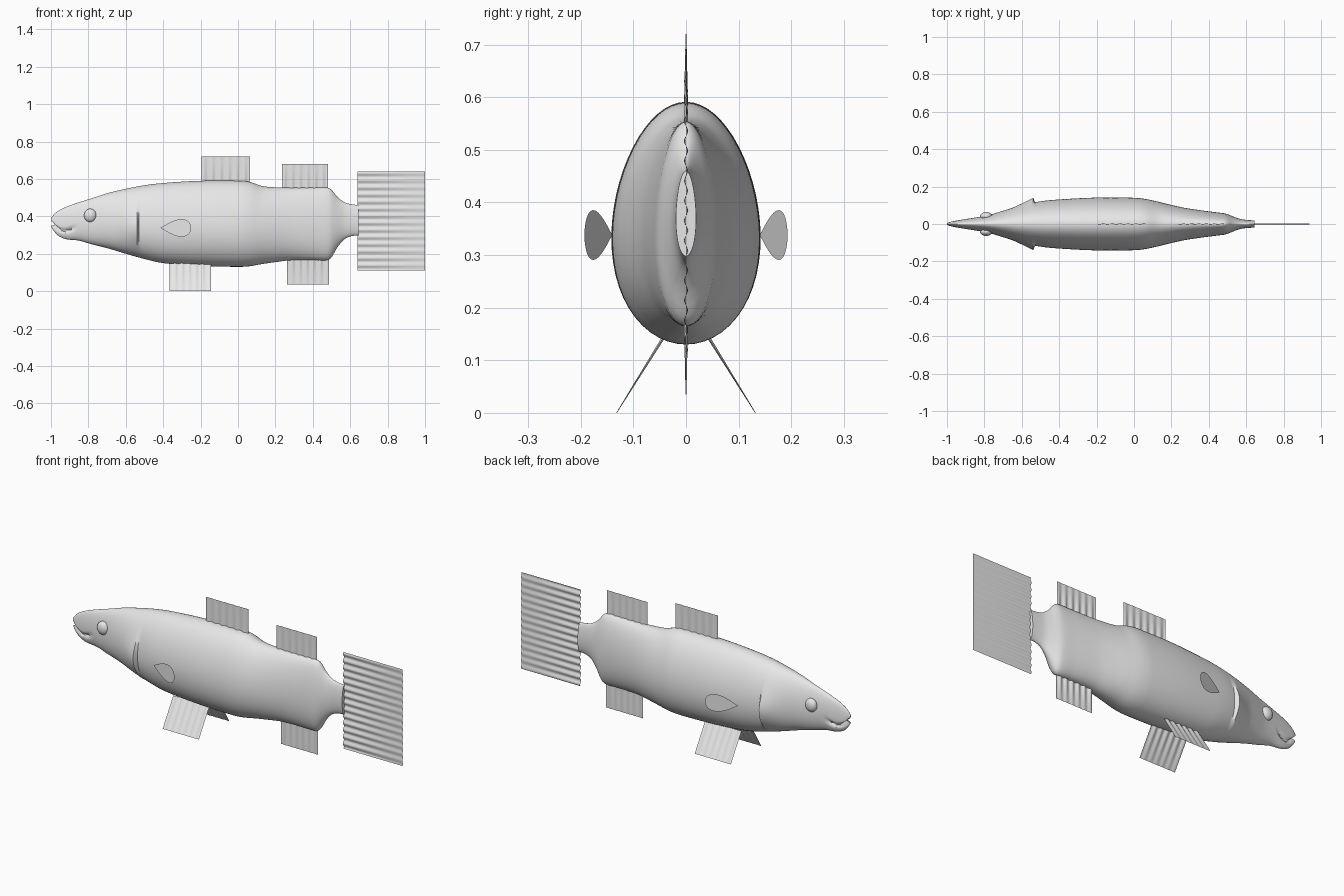
import bpy, bmesh, math
from mathutils import Vector

if "Cube" in bpy.data.objects:
    bpy.data.objects.remove(bpy.data.objects["Cube"])

grey = bpy.data.materials.new("plain grey")
grey.use_nodes = True
grey.diffuse_color = (0.8, 0.8, 0.8, 1)
grey.node_tree.nodes["Principled BSDF"].inputs["Base Color"].default_value = (0.8, 0.8, 0.8, 1)


def finish(name, bm, angle=40):
    """Turn a bmesh into a smooth shaded grey object."""
    mesh = bpy.data.meshes.new(name)
    bm.to_mesh(mesh)
    bm.free()
    mesh.materials.append(grey)
    obj = bpy.data.objects.new(name, mesh)
    bpy.context.collection.objects.link(obj)
    bpy.ops.object.select_all(action='DESELECT')
    obj.select_set(True)
    bpy.context.view_layer.objects.active = obj
    bpy.ops.object.shade_smooth_by_angle(angle=math.radians(angle))
    return obj


# Body stations from snout to tail root: x, belly height, back height, half width
stations = [
    (-1, .345, .39, .006), (-.98, .315, .415, .012), (-.96, .295, .43, .016),
    (-.92, .278, .45, .023), (-.85, .27, .475, .034), (-.78, .25, .497, .047),
    (-.7, .23, .523, .07), (-.6, .2, .547, .1), (-.5, .172, .566, .12),
    (-.4, .15, .578, .13), (-.2, .135, .59, .14), (0, .13, .59, .139),
    (.06, .133, .585, .133), (.13, .145, .562, .118), (.2, .155, .555, .101),
    (.28, .165, .553, .084), (.4, .166, .553, .067), (.48, .166, .553, .057),
    (.5, .18, .542, .052), (.53, .232, .505, .04), (.57, .278, .475, .026),
    (.61, .295, .464, .021), (.645, .298, .46, .019),
]


def slope(i, k):
    a, b = stations[max(i - 1, 0)], stations[min(i + 1, len(stations) - 1)]
    return (b[k] - a[k]) / (b[0] - a[0])


def section(x):
    """Smoothly interpolate belly, back and half width at x."""
    i = max(j for j in range(len(stations) - 1) if stations[j][0] <= x + 1e-9)
    a, b = stations[i], stations[i + 1]
    d = b[0] - a[0]
    t = (x - a[0]) / d
    s = t * t * (3 - 2 * t)
    return [a[k] + (b[k] - a[k]) * s
            + d * (t * (1 - t) ** 2 * slope(i, k) - t * t * (1 - t) * slope(i + 1, k))
            for k in (1, 2, 3)]


def body_point(x, angle):
    low, high, width = section(x)
    z = (low + high) / 2 + (high - low) / 2 * math.sin(angle)
    y = width * math.cos(angle) * (1 - .13 * math.sin(angle))
    # gill cover flares outward and ends in a step
    if -.66 < x < -.535:
        flare = ((x + .66) / .125) ** 1.5 * math.exp(-((z - .33) / .1) ** 2)
        y += .028 * flare * math.cos(angle)
    # mouth groove, curving up at its corner
    if x < -.86:
        line = .322 + 7 * (x + .925) ** 2
        groove = math.exp(-((z - line) / .008) ** 2) * min(1, (-.86 - x) / .04)
        y *= 1 - .6 * groove
        x += .035 * groove * max(0, (-.94 - x) / .06)
    return x, y, z


def build_body(rings=150, sides=56):
    bm = bmesh.new()
    grid = []
    for i in range(rings + 1):
        x = -1 + 1.645 * i / rings
        grid.append([bm.verts.new(body_point(x, math.tau * j / sides)) for j in range(sides)])
    for a, b in zip(grid, grid[1:]):
        for j in range(sides):
            k = (j + 1) % sides
            bm.faces.new((a[j], a[k], b[k], b[j]))
    bm.faces.new(grid[0])
    bm.faces.new(grid[-1])
    bmesh.ops.recalc_face_normals(bm, faces=bm.faces)
    return finish("body", bm)


def fin(name, root, along, out, waves, ripple=.004):
    """Thin rectangular fin whose ripples fade from root to tip."""
    root, along, out = Vector(root), Vector(along), Vector(out)
    normal = along.cross(out).normalized()
    bm = bmesh.new()
    steps, rows = waves * 8, 4
    grid = []
    for i in range(steps + 1):
        u = i / steps
        line = []
        for j in range(rows + 1):
            v = j / rows
            wave = ripple * (1 - .8 * v) * math.sin(math.tau * waves * u)
            line.append(bm.verts.new(root + along * u + out * v + normal * wave))
        grid.append(line)
    for a, b in zip(grid, grid[1:]):
        for j in range(rows):
            bm.faces.new((a[j], b[j], b[j + 1], a[j + 1]))
    return finish(name, bm, 60)


def pectoral_fin(name, side):
    """Flat teardrop fin, pointed at its root and angled off the flank."""
    bm = bmesh.new()
    count = 32
    verts = []
    for i in range(count):
        a = math.tau * i / count
        u = (1 - math.cos(a)) / 2
        z = .338 + .064 * math.sin(a) * u ** .6
        verts.append(bm.verts.new((-.415 + .165 * u, side * (.14 + .053 * u), z)))
    bm.faces.new(verts)
    return finish(name, bm)


def eye(name, side):
    bm = bmesh.new()
    bmesh.ops.create_uvsphere(bm, u_segments=24, v_segments=14, radius=1)
    bmesh.ops.scale(bm, vec=(.033, .022, .036), verts=bm.verts)
    bmesh.ops.translate(bm, vec=(-.79, side * .042, .405), verts=bm.verts)
    return finish(name, bm)


build_body()

# Fins on the centre line
fin("front_dorsal_fin", (-.195, 0, .575), (.26, 0, 0), (0, 0, .145), 6)
fin("rear_dorsal_fin", (.235, 0, .545), (.245, 0, 0), (0, 0, .135), 6)
fin("anal_fin", (.262, 0, .175), (.224, 0, 0), (0, 0, -.14), 6)
fin("tail_fin", (.64, 0, .11), (0, 0, .53), (.36, 0, 0), 14)

# Paired parts
for label, side in (("left", 1), ("right", -1)):
    # the head points to -x, the labels follow the y sides
    fin(label + "_pelvic_fin", (-.365, side * .04, .148), (.22, 0, 0),
        (0, side * .092, -.148), 6, .003)
    pectoral_fin(label + "_pectoral_fin", side)
    eye(label + "_eye", side)
